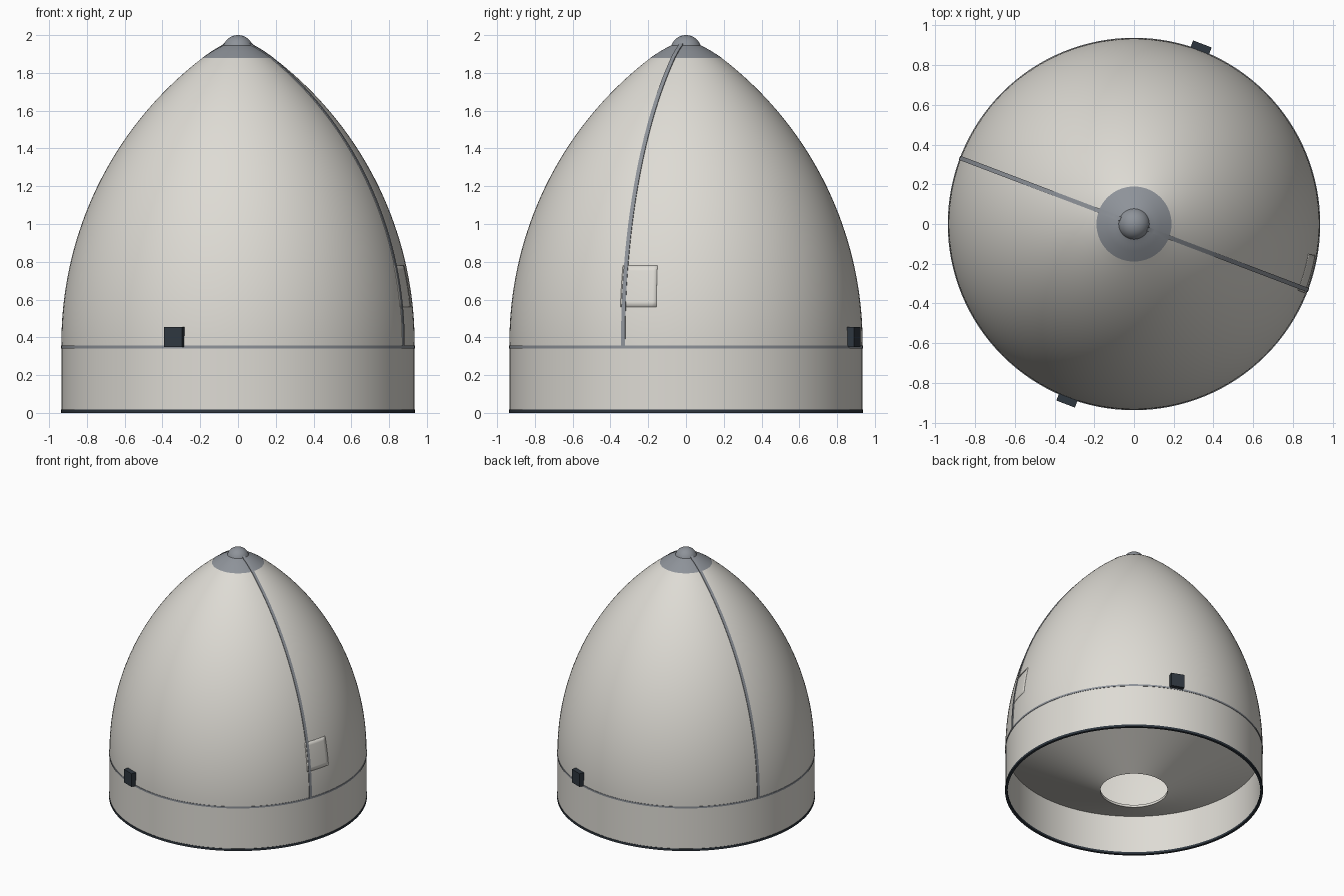
import bpy, bmesh, math
from mathutils import Matrix, Vector

if "Cube" in bpy.data.objects:
    bpy.data.objects.remove(bpy.data.objects["Cube"])

SEG = 128
SEAM = math.radians(-20.8)          # direction of the split line


def material(name, rgb):
    m = bpy.data.materials.new(name)
    m.diffuse_color = (*rgb, 1)
    m.use_nodes = True
    m.node_tree.nodes["Principled BSDF"].inputs["Base Color"].default_value = m.diffuse_color
    return m


WHITE = material("warm white", (0.73, 0.71, 0.66))
GREY = material("metal grey", (0.27, 0.29, 0.32))
DARK = material("dark slate", (0.028, 0.038, 0.05))


def finish(bm, name, mat, angle=30):
    bmesh.ops.recalc_face_normals(bm, faces=bm.faces)
    me = bpy.data.meshes.new(name)
    bm.to_mesh(me)
    bm.free()
    me.materials.append(mat)
    ob = bpy.data.objects.new(name, me)
    bpy.context.collection.objects.link(ob)
    bpy.ops.object.select_all(action='DESELECT')
    ob.select_set(True)
    bpy.context.view_layer.objects.active = ob
    bpy.ops.object.shade_smooth_by_angle(angle=math.radians(angle))
    return ob


def lathe(name, prof, mat, closed=True):
    """Turn an (r, z) profile around the z axis."""
    bm = bmesh.new()
    rows = []
    for r, z in prof:
        if r < 1e-5:
            rows.append([bm.verts.new((0, 0, z))] * SEG)
        else:
            rows.append([bm.verts.new((r * math.cos(a), r * math.sin(a), z))
                         for a in (2 * math.pi * i / SEG for i in range(SEG))])
    n = len(rows)
    for k in range(n if closed else n - 1):
        A, B = rows[k], rows[(k + 1) % n]
        for i in range(SEG):
            j = (i + 1) % SEG
            vs = list(dict.fromkeys((A[i], A[j], B[j], B[i])))
            if len(vs) > 2:
                bm.faces.new(vs)
    return finish(bm, name, mat)


# ogive outline of the nose
R0, Z0, RTOP, ZTOP = 0.935, 0.37, 0.187, 1.88
RHO = ((ZTOP - Z0) ** 2 + (R0 - RTOP) ** 2) / (2 * (R0 - RTOP))


def ogive(z):
    d = max(z - Z0, 0)
    return R0 - RHO + math.sqrt(RHO * RHO - d * d)


steps = [0.35 + (ZTOP - 0.35) * i / 40 for i in range(41)]
outer = [(ogive(z), z) for z in steps]
inner = [(r - 0.014, z) for r, z in reversed(outer)]

# shell and base skirt
lathe("nose_shell", outer + inner, WHITE)
lathe("base_skirt", [(0.935, 0.01), (0.935, 0.35), (0.921, 0.35), (0.921, 0.01)], WHITE)

# rings at the joint and the bottom lip
lathe("joint_ring", [(0.938, 0.342), (0.938, 0.356), (0.925, 0.356), (0.925, 0.342)], GREY)
lathe("bottom_ring", [(0.938, 0), (0.938, 0.018), (0.919, 0.018), (0.919, 0)], DARK)

# funnel-shaped floor with a round hole
lathe("inner_cone", [(0.925, 0.32), (0.245, 0.005), (0.245, 0.025), (0.925, 0.34)], WHITE)

# metal tip with rounded end
ball = [(0.082 * math.cos(t), 1.918 + 0.082 * math.sin(t))
        for t in (math.radians(20 + 70 * i / 10) for i in range(11))]
ball[-1] = (0, 2.0)
cone = [(0.189, 1.88), (0.135, 1.915), (0.105, 1.932), (0.088, 1.94)]
lathe("nose_tip", [(0, 1.88)] + cone + ball, GREY, closed=False)


def strip(name, path, ang, half, lift):
    """Raised strip with square section along an (r, z) path."""
    bm = bmesh.new()
    rad = Vector((math.cos(ang), math.sin(ang), 0))
    tan = Vector((-math.sin(ang), math.cos(ang), 0))
    rows = []
    for k, (r, z) in enumerate(path):
        a, b = path[max(k - 1, 0)], path[min(k + 1, len(path) - 1)]
        nr, nz = Vector((b[1] - a[1], a[0] - b[0])).normalized()
        p = rad * r + Vector((0, 0, z))
        nrm = rad * nr + Vector((0, 0, nz))
        rows.append([bm.verts.new(p + tan * s * half + nrm * h)
                     for s, h in ((-1, -0.006), (1, -0.006), (1, lift), (-1, lift))])
    for A, B in zip(rows, rows[1:]):
        for i in range(4):
            j = (i + 1) % 4
            bm.faces.new((A[i], A[j], B[j], B[i]))
    bm.faces.new(rows[0])
    bm.faces.new(rows[-1])
    finish(bm, name, GREY)


# split-line strips and side blocks, one pair on opposite sides
seam_path = outer[:-1] + cone + [(0.07, 1.955)]
for n, turn in enumerate((0, math.pi)):
    strip(f"seam_strip_{n + 1}", seam_path, SEAM + turn, 0.011, 0.005)
    bm = bmesh.new()
    bmesh.ops.create_cube(bm, size=1)
    bmesh.ops.transform(bm, verts=bm.verts, matrix=(
        Matrix.Rotation(SEAM + turn - math.pi / 2, 4, 'Z')
        @ Matrix.Translation((0.94, 0, 0.403))
        @ Matrix.Diagonal((0.06, 0.10, 0.106, 1))))
    finish(bm, f"side_block_{n + 1}", DARK)

# thin access door beside one strip
bm = bmesh.new()
grid = []
for i in range(9):
    z = 0.56 + 0.22 * i / 8
    grid.append([])
    for j in range(9):
        a = math.radians(-22 + 12.2 * j / 8)
        r = ogive(z) + 0.002
        grid[-1].append(bm.verts.new((r * math.cos(a), r * math.sin(a), z)))
for A, B in zip(grid, grid[1:]):
    for j in range(8):
        bm.faces.new((A[j], A[j + 1], B[j + 1], B[j]))
door = finish(bm, "access_door", WHITE)
mod = door.modifiers.new("thickness", 'SOLIDIFY')
mod.thickness = 0.005
mod.offset = -1 if door.data.polygons[0].normal.x > 0 else 1
